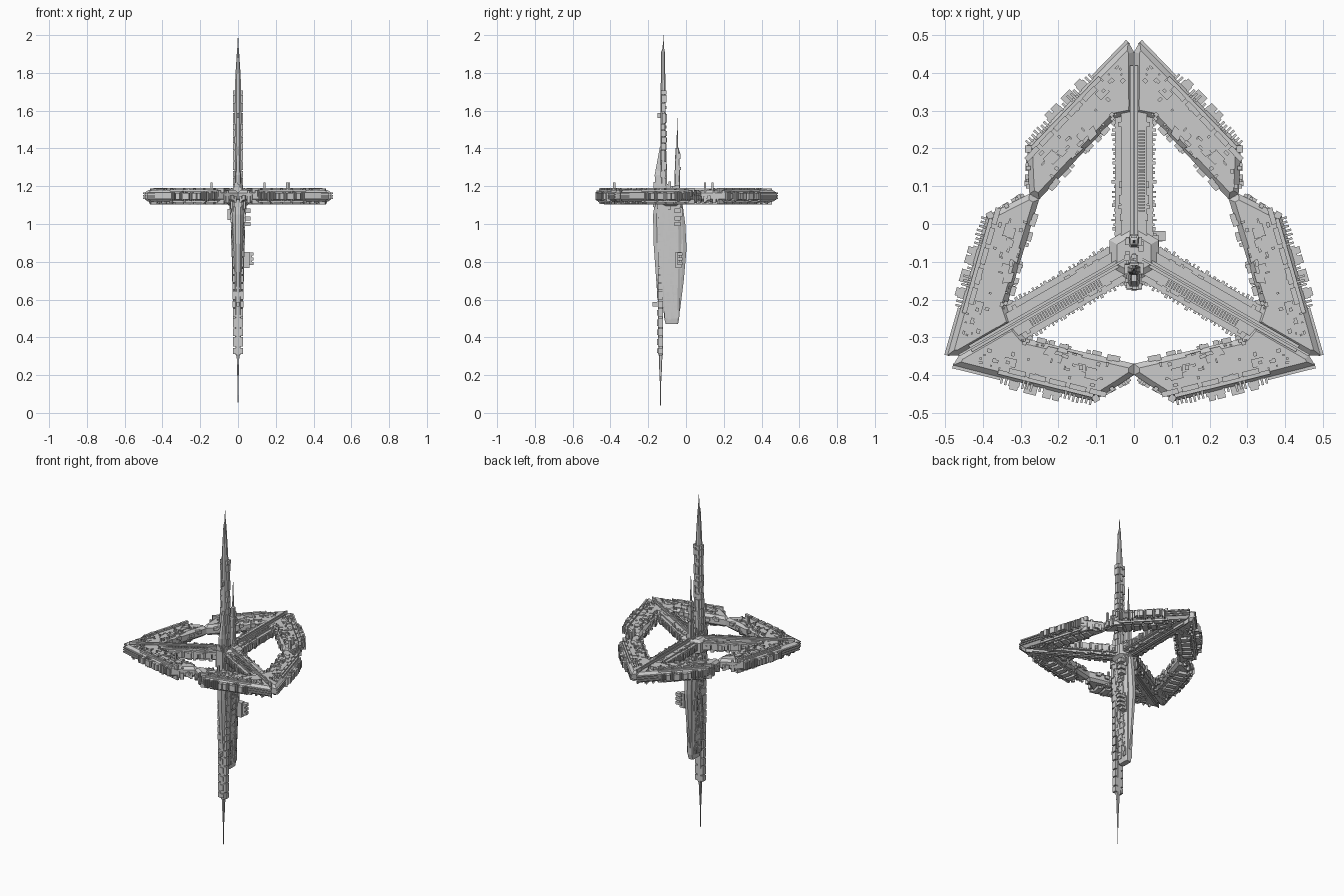
import bpy, bmesh, math, random
from mathutils import Matrix, Vector
random.seed(7)
R = random.uniform
CY = -0.08          # centre of the three-way ring
ZM = 1.148          # ring mid height


def box(bm, c, s, rot=0, shear=0):
    sh = Matrix.Identity(4)
    sh[0][1] = shear
    m = Matrix.Translation(c) @ Matrix.Rotation(rot, 4, 'Z') @ Matrix.Diagonal((*s, 1)) @ sh
    bmesh.ops.create_cube(bm, size=1, matrix=m)


def span(bm, x, y, z):
    box(bm, [(a + b) / 2 for a, b in (x, y, z)], [b - a for a, b in (x, y, z)])


def slab(bm, pts, z0, z1, inset, rise):
    lo = [bm.verts.new((x, y, z0)) for x, y in pts]
    hi = [bm.verts.new((x, y, z1)) for x, y in pts]
    caps = [bm.faces.new(lo[::-1]), bm.faces.new(hi)]
    n = len(pts)
    sides = [bm.faces.new((lo[i], lo[(i + 1) % n], hi[(i + 1) % n], hi[i])) for i in range(n)]
    bmesh.ops.recalc_face_normals(bm, faces=caps + sides)
    for f in caps:
        bmesh.ops.inset_region(bm, faces=[f], thickness=inset, depth=0, use_even_offset=True)
        for v in f.verts:
            v.co.z += rise if v.co.z > (z0 + z1) / 2 else -rise


def loft(bm, rows, c=0.3):
    rings = []
    for z, hx, y0, y1 in rows:
        ym, hy = (y0 + y1) / 2, (y1 - y0) / 2
        k = 1 - c
        p = [(1, -k), (1, k), (k, 1), (-k, 1), (-1, k), (-1, -k), (-k, -1), (k, -1)]
        rings.append([bm.verts.new((a * hx, ym + b * hy, z)) for a, b in p])
    fs = [bm.faces.new(rings[0]), bm.faces.new(rings[-1])]
    for a, b in zip(rings, rings[1:]):
        fs += [bm.faces.new((a[i], a[(i + 1) % 8], b[(i + 1) % 8], b[i])) for i in range(8)]
    bmesh.ops.recalc_face_normals(bm, faces=fs)


def finish(bm, name, loc=(0, 0, 0), mirror=False, turns=(0,)):
    me = bpy.data.meshes.new(name)
    bm.to_mesh(me)
    bm.free()
    for t in turns:
        ob = bpy.data.objects.new(name, me)
        bpy.context.collection.objects.link(ob)
        ob.location, ob.rotation_euler = loc, (0, 0, math.radians(t))
        if mirror:
            ob.modifiers.new("mirror", 'MIRROR')


THIRDS = (0, 120, 240)
HUB = (0, CY, 0)

# ring arm: half of one corner, mirrored and turned three times
bm = bmesh.new()
slab(bm, [(0, .535), (.015, .562), (.283, .288), (.28, .21), (.277, .16), (.251, .145), (.05, .36), (0, .37)],
     1.132, 1.165, .014, .014)
finish(bm, "ring_arm", HUB, True, THIRDS)

# frame running along the arm's outer edge
A, D, N = Vector((.015, .562)), Vector((.694, -.72)), Vector((-.72, -.694))
ANG = math.atan2(D.y, D.x)


def on_arm(bm, u, v, z, su, sv, sz, shear=0):
    p = A + D * u + N * v
    box(bm, (p.x, p.y, z), (su, sv, sz), ANG, shear)


# outer edge: smooth rails near the tip, then teeth and blocks
bm = bmesh.new()
for z in (1.136, 1.149, 1.162):
    on_arm(bm, .065, -.001, z, .13, .014, .007)
for i in range(22):
    on_arm(bm, .135 + i * .0115, -.002 + R(-.003, .003), ZM + R(-.006, .004), .006, .026, R(.03, .055))
for u, w in ((.17, .022), (.215, .034), (.26, .022), (.285, .018)):
    on_arm(bm, u, -.008, ZM, w, .035, .034)
on_arm(bm, .25, .012, ZM, .26, .012, .07)
for i in range(16):
    on_arm(bm, R(.18, .44), .12, ZM + R(-.02, .02), R(.006, .025), R(.008, .02), R(.01, .03))
for i in range(8):
    box(bm, (.28, R(.17, .28), ZM + R(-.02, .02)), (R(.008, .02), R(.008, .02), R(.01, .04)))
finish(bm, "ring_edge_details", HUB, True, THIRDS)

# deck plates above and below
bm = bmesh.new()
for top in (1, -1):
    zs = 1.179 if top > 0 else 1.118
    for i in range(18):
        v = R(.03, .1)
        u = R(1.04 * v + .04, .36 + .35 * v)
        on_arm(bm, u, v, zs, R(.018, .042), R(.014, .024), R(.004, .012), R(-.5, .5))
    for i in range(38):
        v = R(.012, .112)
        u = R(1.04 * v + .02, .37 + .35 * v)
        on_arm(bm, u, v, zs, R(.004, .014), R(.004, .012), R(.006, .028))
    for i in range(5):
        on_arm(bm, .17 + i * .055, .022, zs, .045, .014, .024)
for i in range(5):
    on_arm(bm, .2 + i * .045, .06, 1.112, .03, .05, .02)
finish(bm, "deck_plates", HUB, True, THIRDS)

# spoke from hub to corner, stepped up to a thin ridge
bm = bmesh.new()
span(bm, (0, .05), (.02, .38), (1.125, 1.166))
span(bm, (0, .034), (.03, .42), (1.115, 1.174))
span(bm, (0, .010), (.03, .50), (1.108, 1.182))
span(bm, (0, .003), (.02, .535), (1.104, 1.189))
for i in range(26):
    y = .05 + i * .0125
    span(bm, (.045, R(.052, .06)), (y, y + R(.004, .01)), (1.13, R(1.15, 1.168)))
for i in range(18):
    y, w, x = R(.05, .4), R(.008, .03), R(.012, .035)
    for z in ((1.16, R(1.172, 1.18)), (R(1.108, 1.116), 1.13)):
        span(bm, (x, x + R(.006, .014)), (y, y + w), z)
finish(bm, "spoke", HUB, True, THIRDS)

# louvre strip along one side of each spoke
for side, turns in ((1, (0, 240)), (-1, (120,))):
    bm = bmesh.new()
    for i in range(28):
        box(bm, (side * .021, .115 + i * .0078, 1.172), (.017, .004, .018))
    finish(bm, "spoke_louvres", HUB, False, turns)

# hub collar
bm = bmesh.new()
hexa = [(.075 * math.cos(math.radians(a)), CY + .075 * math.sin(math.radians(a))) for a in range(30, 390, 60)]
slab(bm, hexa, 1.11, 1.17, .02, .014)
for i in range(26):
    x, y = R(0, .022), R(-.17, -.04)
    for s in (1, -1):
        box(bm, (s * x, y, R(1.16, 1.2)), (R(.006, .016), R(.008, .02), R(.02, .06)))
span(bm, (-.02, .02), (-.175, -.1), (1.09, 1.19))
finish(bm, "hub")

# upper tower: thin blade with armour blocks and a sloped buttress
bm = bmesh.new()
loft(bm, [(1.1, .018, -.136, -.106), (1.72, .017, -.134, -.108), (1.8, .013, -.133, -.11),
          (1.91, .006, -.132, -.112), (1.93, .004, -.124, -.116), (2.0, .0006, -.1206, -.1194)], .5)
loft(bm, [(1.17, .018, -.16, -.1), (1.26, .016, -.166, -.1), (1.28, .012, -.162, -.1), (1.41, .008, -.138, -.11)])
z = 1.2
while z < 1.69:
    h = R(.03, .06)
    h = min(h, 1.71 - z)
    for s in (1, -1):
        box(bm, (s * .019, -.12 + R(-.002, .004), z + h / 2), (.013, R(.018, .03), h - .004))
    box(bm, (0, -.108, z + h / 2), (R(.01, .03), R(.006, .016), h * R(.3, .9)))
    z += h
box(bm, (0, -.142, 1.575), (.012, .02, .025))
finish(bm, "upper_tower")

# smaller upper spire
bm = bmesh.new()
loft(bm, [(1.1, .014, -.066, -.028), (1.25, .012, -.06, -.032), (1.4, .01, -.056, -.036),
          (1.405, .004, -.05, -.042), (1.47, .003, -.049, -.043), (1.56, .0005, -.0465, -.0455)])
for i in range(10):
    box(bm, (0, -.046 + R(-.006, .01), R(1.2, 1.38)), (R(.01, .028), R(.01, .026), R(.01, .03)))
finish(bm, "upper_spire")

# lower hull: deep keel body with curved front and back shells
bm = bmesh.new()
loft(bm, [(.47, .016, -.108, -.042), (.5, .02, -.115, -.036), (.7, .026, -.135, -.03),
          (.9, .03, -.15, -.025), (1.12, .036, -.16, -.025)], .25)
loft(bm, [(.54, .008, -.07, -.032), (.7, .014, -.07, -.012), (.87, .018, -.07, .003),
          (1.0, .02, -.07, -.004), (1.12, .02, -.07, -.02)], .5)
loft(bm, [(.62, .014, -.152, -.1), (.9, .024, -.172, -.1), (1.05, .028, -.174, -.1), (1.12, .03, -.165, -.1)], .5)
finish(bm, "lower_hull")

# hull side ribs and plating, mirrored left to right
bm = bmesh.new()
for i in range(60):
    z = R(.52, 1.1)
    t = (z - .47) / .65
    box(bm, (.018 + .018 * t, R(-.1 - .045 * t, -.04), z), (R(.004, .012), R(.006, .022), R(.01, .06)))
for i in range(16):
    z = .54 + i * .035
    box(bm, (.02 + .018 * (z - .47) / .65, -.075, z), (.006, .05, .006))
for y in (-.108, -.06):
    for i in range(9):
        z = .53 + i * .065
        box(bm, (.019 + .017 * (z - .47) / .65, y, z), (.01, .009, .058))
for i in range(20):
    box(bm, (R(.02, .04), R(-.15, -.03), R(1.06, 1.12)), (R(.008, .02), R(.01, .03), R(.015, .05)))
finish(bm, "hull_plating", mirror=True)

# lower mast with segmented armour and a long needle
bm = bmesh.new()
loft(bm, [(0, .0005, -.1355, -.1345), (.17, .003, -.139, -.131), (.2, .004, -.141, -.129),
          (.3, .007, -.143, -.125), (.31, .014, -.146, -.122), (1.12, .022, -.156, -.118)], .3)
z = .31
while z < 1.05:
    h = R(.035, .06)
    w = .012 + .008 * (z - .3)
    for s in (1, -1):
        box(bm, (s * (w + .006), -.135, z + h / 2), (.016, .026, h - .006))
    box(bm, (0, -.147, z + h / 2), (R(.012, .026), .012, h * .6))
    z += h
box(bm, (0, -.162, .575), (.014, .03, .022))
finish(bm, "lower_mast")

# docking pods on the right side
bm = bmesh.new()
for zc in (.79, .815, .84):
    box(bm, (.064, -.032, zc), (.038, .026, .016))
box(bm, (.05, -.04, .815), (.05, .012, .05))
box(bm, (.045, -.04, .81), (.03, .03, .085))
for zc in (1.0, 1.03, 1.07):
    box(bm, (.048, -.045, zc), (.036, .03, .022))
box(bm, (-.045, -.06, 1.05), (.02, .04, .06))
finish(bm, "docking_pods")

# small masts on the ring
bm = bmesh.new()
for x, y in ((.14, -.38), (-.14, -.38), (.27, .1), (.26, .14)):
    box(bm, (x, y, 1.195), (.01, .012, .05))
finish(bm, "ring_masts")
